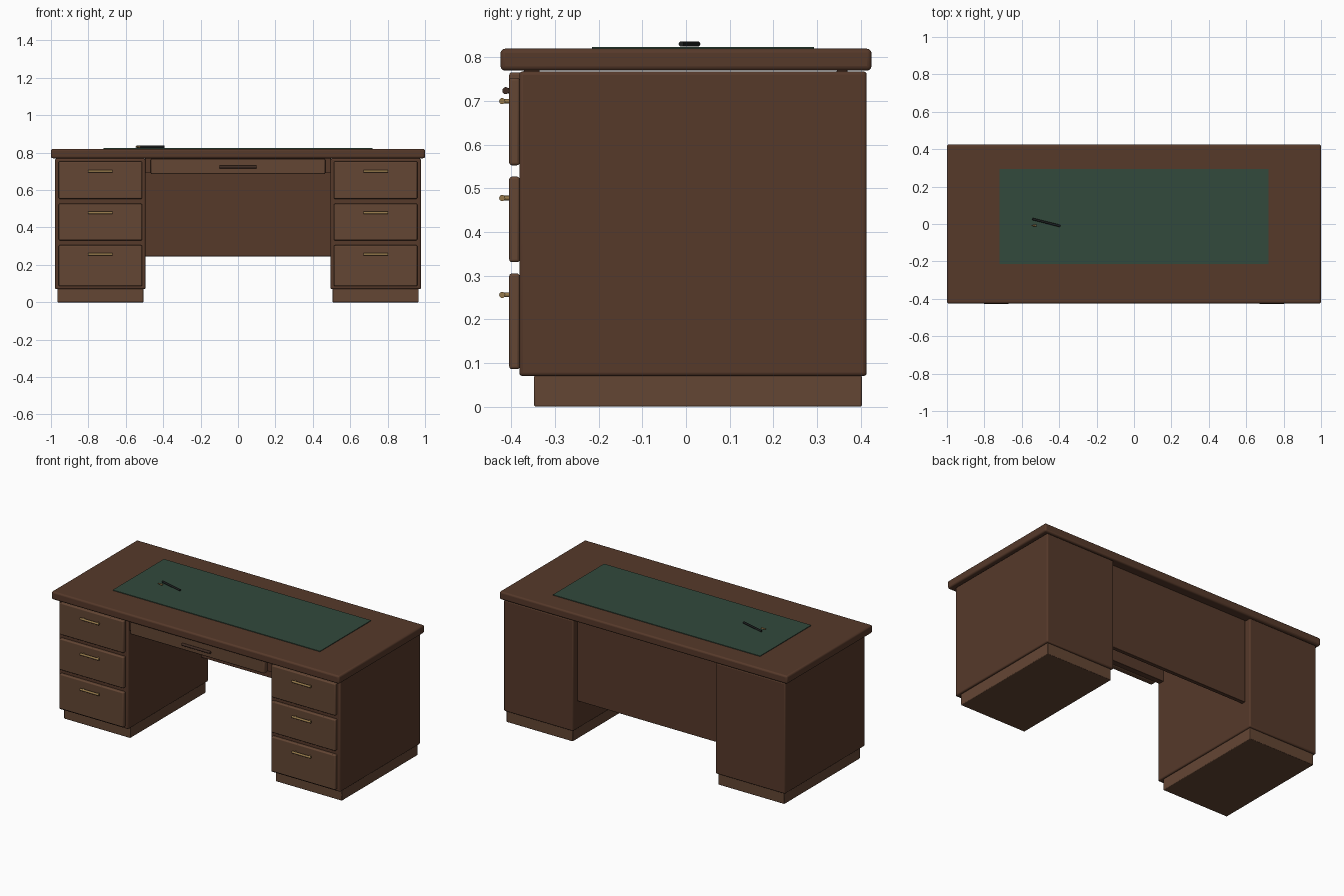
import bpy, math
from mathutils import Vector

if "Cube" in bpy.data.objects:
    bpy.data.objects.remove(bpy.data.objects["Cube"])


def material(name, rgb):
    m = bpy.data.materials.new(name)
    m.diffuse_color = (*rgb, 1)
    m.use_nodes = True
    m.node_tree.nodes["Principled BSDF"].inputs["Base Color"].default_value = m.diffuse_color
    return m


WOOD = material("dark_wood", (0.093, 0.041, 0.023))
FRONT = material("light_wood", (0.127, 0.061, 0.034))
BRASS = material("brass", (0.30, 0.19, 0.07))
BRONZE = material("bronze", (0.05, 0.025, 0.017))
GREEN = material("green_leather", (0.032, 0.067, 0.045))
BLACK = material("black", (0.012, 0.014, 0.014))


def smooth(ob):
    bpy.ops.object.select_all(action='DESELECT')
    ob.select_set(True)
    bpy.context.view_layer.objects.active = ob
    bpy.ops.object.shade_smooth_by_angle(angle=math.radians(35))


def box(name, x, y, z, mat, bevel=0.0):
    """Box from (min, max) ranges with rounded edges."""
    c = [(r[0] + r[1]) / 2 for r in (x, y, z)]
    bpy.ops.mesh.primitive_cube_add(size=1, location=c)
    ob = bpy.context.object
    ob.name = name
    ob.scale = [r[1] - r[0] for r in (x, y, z)]
    bpy.ops.object.transform_apply(location=False, rotation=False, scale=True)
    ob.data.materials.append(mat)
    if bevel:
        mod = ob.modifiers.new("round_edges", 'BEVEL')
        mod.width = bevel
        mod.segments = 3
        smooth(ob)
    return ob


def rod(name, a, b, r1, mat, r2=None):
    """Cylinder or tapered rod between two points."""
    a, b = Vector(a), Vector(b)
    d = b - a
    bpy.ops.mesh.primitive_cone_add(vertices=20, radius1=r1, radius2=r1 if r2 is None else r2,
                                    depth=d.length, location=(a + b) / 2)
    ob = bpy.context.object
    ob.name = name
    ob.rotation_euler = d.to_track_quat('Z', 'Y').to_euler()
    ob.data.materials.append(mat)
    smooth(ob)
    return ob


def handle(name, cx, y, z, half, r, mat):
    """Horizontal bar on two posts."""
    rod(name + "_bar", (cx - half, y, z), (cx + half, y, z), r, mat)
    for i, s in enumerate((-1, 1)):
        px = cx + s * (half - 0.015)
        rod(f"{name}_post_{i + 1}", (px, y, z), (px, -0.402, z), r * 0.75, mat)


# Desk top and writing surface
box("desk_top", (-1, 1), (-0.425, 0.425), (0.77, 0.82), WOOD, 0.01)
box("leather_inlay", (-0.72, 0.72), (-0.215, 0.293), (0.815, 0.824), GREEN)

# Drawer pedestals: z range of each drawer and its handle height
drawers = [((0.086, 0.305), 0.256), ((0.331, 0.527), 0.478), ((0.553, 0.753), 0.70)]
for side, s in (("left", -1), ("right", 1)):
    def span(a, b):
        return tuple(sorted((s * a, s * b)))
    box(side + "_pedestal", span(0.495, 0.978), (-0.382, 0.414), (0.07, 0.768), WOOD, 0.008)
    box(side + "_plinth", span(0.505, 0.966), (-0.348, 0.403), (0, 0.072), FRONT, 0.004)
    for i, (zr, hz) in enumerate(drawers):
        box(f"{side}_drawer_{i + 1}", span(0.513, 0.959), (-0.405, -0.381), zr, FRONT, 0.006)
        handle(f"{side}_handle_{i + 1}", s * 0.736, -0.421, hz, 0.065, 0.007, BRASS)

# Kneehole parts
box("modesty_panel", (-0.497, 0.497), (0.345, 0.37), (0.245, 0.771), WOOD, 0.003)
box("drawer_rail", (-0.497, 0.497), (-0.372, -0.335), (0.69, 0.771), WOOD, 0.003)
box("centre_drawer", (-0.467, 0.467), (-0.405, -0.37), (0.686, 0.766), FRONT, 0.006)
handle("centre_handle", 0, -0.413, 0.724, 0.098, 0.008, BRONZE)

# Pen with a loose brass tip beside it
rod("pen", (-0.543, 0.027, 0.831), (-0.394, -0.011, 0.831), 0.006, BLACK)
rod("pen_tip", (-0.521, -0.008, 0.831), (-0.548, -0.008, 0.831), 0.006, BRASS, 0.003)
